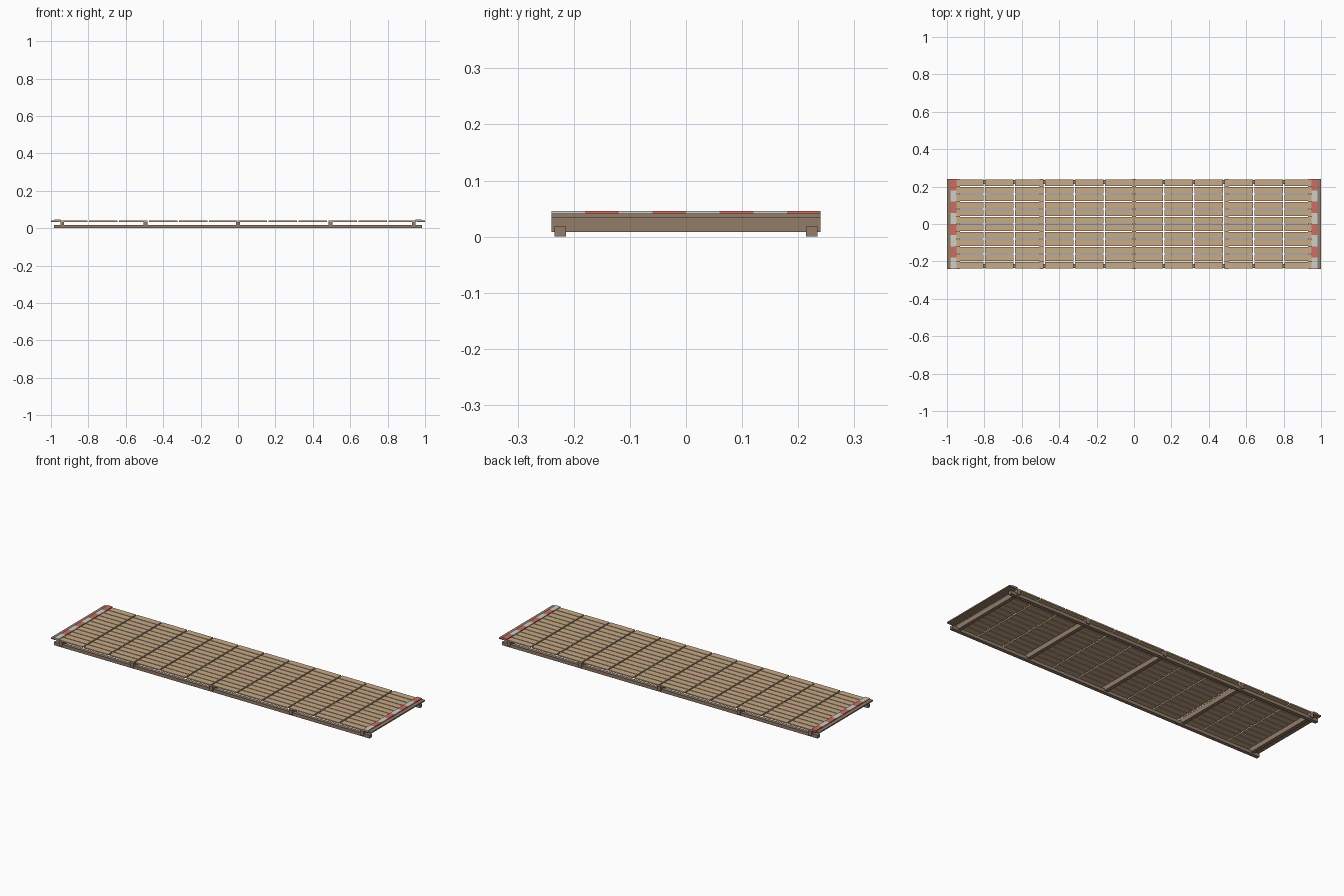
import bpy

cube = bpy.data.objects.get("Cube")
if cube:
    bpy.data.objects.remove(cube, do_unlink=True)


def material(name, color):
    m = bpy.data.materials.new(name)
    m.use_nodes = True
    m.diffuse_color = (*color, 1)
    m.node_tree.nodes["Principled BSDF"].inputs["Base Color"].default_value = (*color, 1)
    return m


TAN = material("tan plank wood", (0.57, 0.40, 0.24))
BROWN = material("brown beam wood", (0.29, 0.20, 0.14))
RED = material("red paint", (0.62, 0.15, 0.12))
WHITE = material("white paint", (0.62, 0.62, 0.57))


def box(name, x, y, z, mat):
    """Box from (low, high) ranges on each axis."""
    bpy.ops.mesh.primitive_cube_add(size=1, location=[sum(r) / 2 for r in (x, y, z)])
    ob = bpy.context.object
    ob.name = name
    ob.scale = [r[1] - r[0] for r in (x, y, z)]
    ob.data.materials.append(mat)
    return ob


HALF_WIDTH = 0.24
DECK = (0.034, 0.041)

# deck planks, in a grid of short boards with narrow gaps
COLUMNS, ROWS = 12, 12
PITCH_X, PITCH_Y = 0.16, 2 * HALF_WIDTH / ROWS
GAP_X, GAP_Y = 0.004, 0.002
for c in range(COLUMNS):
    x0 = (c - COLUMNS / 2) * PITCH_X
    for r in range(ROWS):
        y0 = -HALF_WIDTH + r * PITCH_Y
        low = max(x0 + GAP_X, -0.952)
        high = min(x0 + PITCH_X - GAP_X, 0.952)
        box("deck_plank", (low, high), (y0 + GAP_Y, y0 + PITCH_Y - GAP_Y), DECK, TAN)

# long girders on both sides
for name, s in (("left", 1), ("right", -1)):
    box(name + "_girder", (-0.985, 0.985), sorted((s * 0.214, s * 0.234)), (0, 0.018), BROWN)

# cross beams under the deck
for x in (-0.94, -0.495, 0, 0.495, 0.94):
    box("cross_beam", (x - 0.01, x + 0.01), (-HALF_WIDTH, HALF_WIDTH), (0.008, DECK[0]), BROWN)

# end boards with striped warning plates
STRIPES = 8
step = 2 * HALF_WIDTH / STRIPES
for name, s in (("left", 1), ("right", -1)):
    box(name + "_end_board", sorted((s * 0.955, s * 1.0)), (-HALF_WIDTH, HALF_WIDTH), DECK, BROWN)
    for i in range(STRIPES):
        y0 = -HALF_WIDTH + i * step
        box(name + "_end_stripe", sorted((s * 0.95, s * 0.98)), (y0, y0 + step),
            (DECK[1], 0.046), RED if i % 2 else WHITE)
